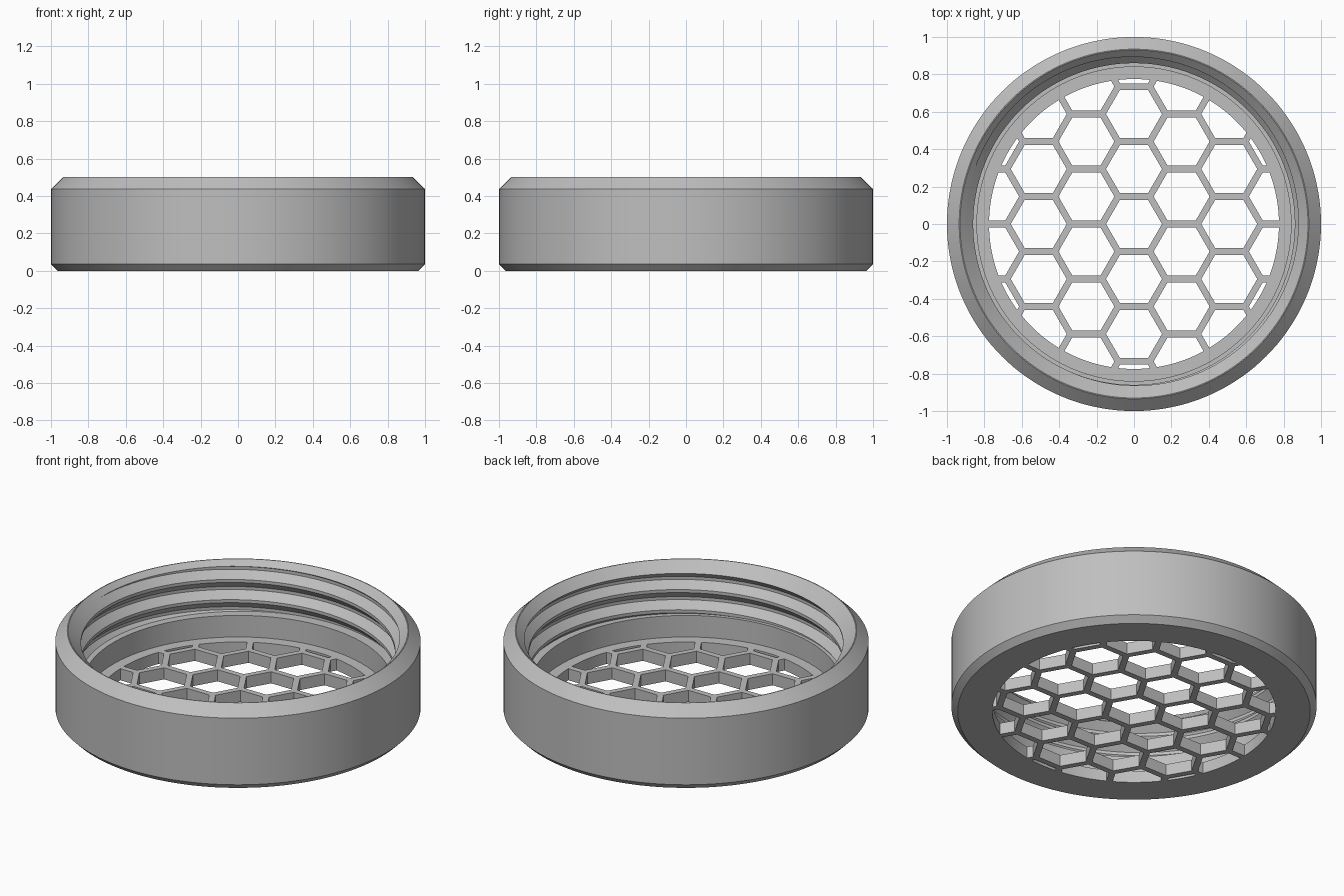
import bpy, bmesh, math

cube = bpy.data.objects.get("Cube")
if cube:
    bpy.data.objects.remove(cube)

SEG = 144
HOLE_R, FLOOR = 0.775, 0.07
PITCH, Z0, Z_LOW = 0.122, 0.225, 0.2
# One thread turn: (fraction of pitch, radius)
TOOTH = [(0, 0.86), (0.15, 0.86), (0.5, 0.90), (0.65, 0.90), (1, 0.86)]

grey = bpy.data.materials.new("grey_plastic")
grey.use_nodes = True
COLOUR = (0.52, 0.52, 0.52, 1)
grey.diffuse_color = COLOUR
bsdf = next(n for n in grey.node_tree.nodes if n.type == 'BSDF_PRINCIPLED')
bsdf.inputs["Base Color"].default_value = COLOUR


def make_object(name, bm):
    mesh = bpy.data.meshes.new(name)
    bmesh.ops.recalc_face_normals(bm, faces=bm.faces[:])
    bm.to_mesh(mesh)
    bm.free()
    mesh.materials.append(grey)
    obj = bpy.data.objects.new(name, mesh)
    bpy.context.collection.objects.link(obj)
    return obj


def prism(bm, x, y, radius, sides, z1, z2):
    ring = [(x + radius * math.cos(math.tau * i / sides),
             y + radius * math.sin(math.tau * i / sides)) for i in range(sides)]
    low = [bm.verts.new((a, b, z1)) for a, b in ring]
    high = [bm.verts.new((a, b, z2)) for a, b in ring]
    bm.faces.new(low[::-1])
    bm.faces.new(high)
    for i in range(sides):
        j = (i + 1) % sides
        bm.faces.new((low[i], low[j], high[j], high[i]))


def thread_radius(z, turn):
    p = ((z - Z0) / PITCH - turn) % 1
    for (p1, r1), (p2, r2) in zip(TOOTH, TOOTH[1:]):
        if p <= p2:
            return r1 + (r2 - r1) * (p - p1) / (p2 - p1)


def thread_top(turn):
    # Height where the mouth chamfer meets the thread
    low, high = 0.4, 0.5
    for _ in range(30):
        mid = (low + high) / 2
        if mid + 0.43 > thread_radius(mid, turn):
            high = mid
        else:
            low = mid
    return high


def section(turn):
    # Closed cross-section of the cap wall at one angle
    pts = [(HOLE_R, 0), (0.965, 0), (1, 0.035), (1, 0.437), (0.935, 0.5), (0.93, 0.5)]
    top = thread_top(turn)
    for n in range(4, -4, -1):
        for p, _ in reversed(TOOTH[:-1]):
            z = Z0 + PITCH * (n + p + turn)
            z = min(max(z, Z_LOW), top)
            pts.append((thread_radius(z, turn), z))
    return pts + [(0.84, Z_LOW), (0.84, FLOOR), (HOLE_R, FLOOR)]


# Cap wall with a helical inner thread
bm = bmesh.new()
columns = []
for i in range(SEG + 1):
    a = math.tau * i / SEG
    columns.append([bm.verts.new((r * math.cos(a), r * math.sin(a), z))
                    for r, z in section(i / SEG)])
for c1, c2 in zip(columns, columns[1:]):
    for k in range(len(c1)):
        m = (k + 1) % len(c1)
        bm.faces.new((c1[k], c2[k], c2[m], c1[m]))
bmesh.ops.remove_doubles(bm, verts=bm.verts[:], dist=0.0002)
bmesh.ops.dissolve_degenerate(bm, edges=bm.edges[:], dist=0.0002)
cap = make_object("threaded_cap_wall", bm)

# Honeycomb grille: a disc with hexagonal holes
bm = bmesh.new()
prism(bm, 0, 0, HOLE_R, SEG, 0, FLOOR)
grille = make_object("honeycomb_grille", bm)

CELL, BAR = 0.294, 0.035
bm = bmesh.new()
for col in range(-4, 5):
    for row in range(-4, 5):
        x = col * CELL * math.sqrt(3) / 2
        y = (row + (col % 2) / 2) * CELL
        if math.hypot(x, y) < 0.92:
            prism(bm, x, y, (CELL - BAR) / math.sqrt(3), 6, -0.1, 0.2)
cutter = make_object("hexagon_cutter", bm)
cutter.hide_render = True

cut = grille.modifiers.new("hexagon_holes", 'BOOLEAN')
cut.operation = 'DIFFERENCE'
cut.solver = 'EXACT'
cut.object = cutter
bpy.context.view_layer.update()
graph = bpy.context.evaluated_depsgraph_get()
result = bpy.data.meshes.new_from_object(grille.evaluated_get(graph))
grille.modifiers.clear()
grille.data = result
bpy.data.objects.remove(cutter)

# Smooth round walls, crisp edges
for obj in bpy.context.selected_objects:
    obj.select_set(False)
cap.select_set(True)
bpy.context.view_layer.objects.active = cap
bpy.ops.object.shade_smooth_by_angle(angle=math.radians(25))
